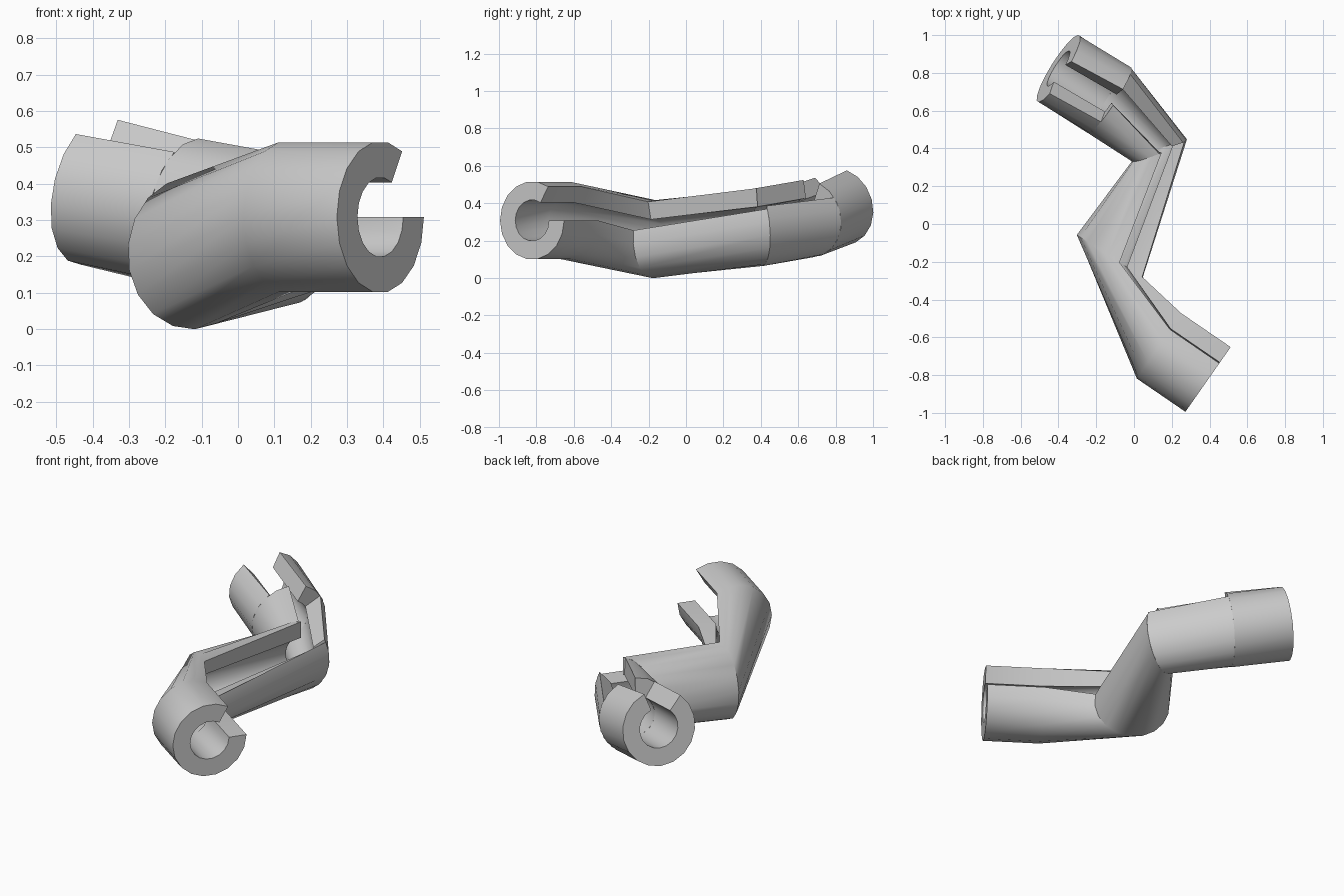
import bpy, bmesh
from math import sin, cos, radians
from mathutils import Vector

if "Cube" in bpy.data.objects:
    bpy.data.objects.remove(bpy.data.objects["Cube"])

R_OUT, R_IN, STEPS = 0.209, 0.11, 15

# cross-section stations: centre, heading of its horizontal axis, climb, width factor
FRONT_END = ((0.392, -0.823, 0.308), 55, 0.0, 1.0)
BEND_1 = ((0.132, -0.645, 0.308), 56, 0.0, 1.0)
BEND_2 = ((-0.128, -0.17, 0.208), -32.7, 0.0, 1.0)
BEND_3 = ((0.135, 0.39, 0.272), 22, 0.08, 0.75)
BEND_4 = ((-0.13, 0.655, 0.318), 56.5, 0.15, 1.0)
BACK_END = ((-0.40, 0.823, 0.382), 58, 0.2, 1.0)


def c_section(station, roll):
    """Points of a C-shaped ring: outer arc, then inner arc back."""
    centre, heading, climb, width = station
    h = radians(heading)
    u = Vector((cos(h), sin(h), 0))
    v = (Vector((0, 0, 1)) - climb * Vector((-sin(h), cos(h), 0))).normalized()
    arc = [radians(60 + roll + 300 * i / STEPS) for i in range(STEPS + 1)]
    dirs = [u * cos(a) * width + v * sin(a) for a in arc]
    outer = [Vector(centre) + R_OUT * d for d in dirs]
    inner = [Vector(centre) + R_IN * d for d in dirs]
    return outer + inner[::-1]


def channel(name, stations):
    """Loft C-shaped rings into a slotted tube with closed ends."""
    bm = bmesh.new()
    rings = [[bm.verts.new(p) for p in c_section(s, roll)] for s, roll in stations]
    n = len(rings[0])
    for a, b in zip(rings, rings[1:]):
        for i in range(n):
            j = (i + 1) % n
            bm.faces.new((a[i], a[j], b[j], b[i]))
    for ring in (rings[0], rings[-1]):
        for i in range(STEPS):
            bm.faces.new((ring[i], ring[i + 1], ring[n - 2 - i], ring[n - 1 - i]))
    bmesh.ops.recalc_face_normals(bm, faces=bm.faces)
    mesh = bpy.data.meshes.new(name)
    bm.to_mesh(mesh)
    bm.free()
    obj = bpy.data.objects.new(name, mesh)
    bpy.context.collection.objects.link(obj)
    bpy.ops.object.select_all(action='DESELECT')
    obj.select_set(True)
    bpy.context.view_layer.objects.active = obj
    bpy.ops.object.shade_smooth_by_angle(angle=radians(35))
    return obj


# bent slotted tube; the slot steps round at the third and fourth bends
channel("front_channel", [(FRONT_END, 0), (BEND_1, 0), (BEND_2, 13), (BEND_3, 28)])
channel("middle_channel", [(BEND_3, 33), (BEND_4, 33)])
channel("end_channel", [(BEND_4, 65), (BACK_END, 71)])
